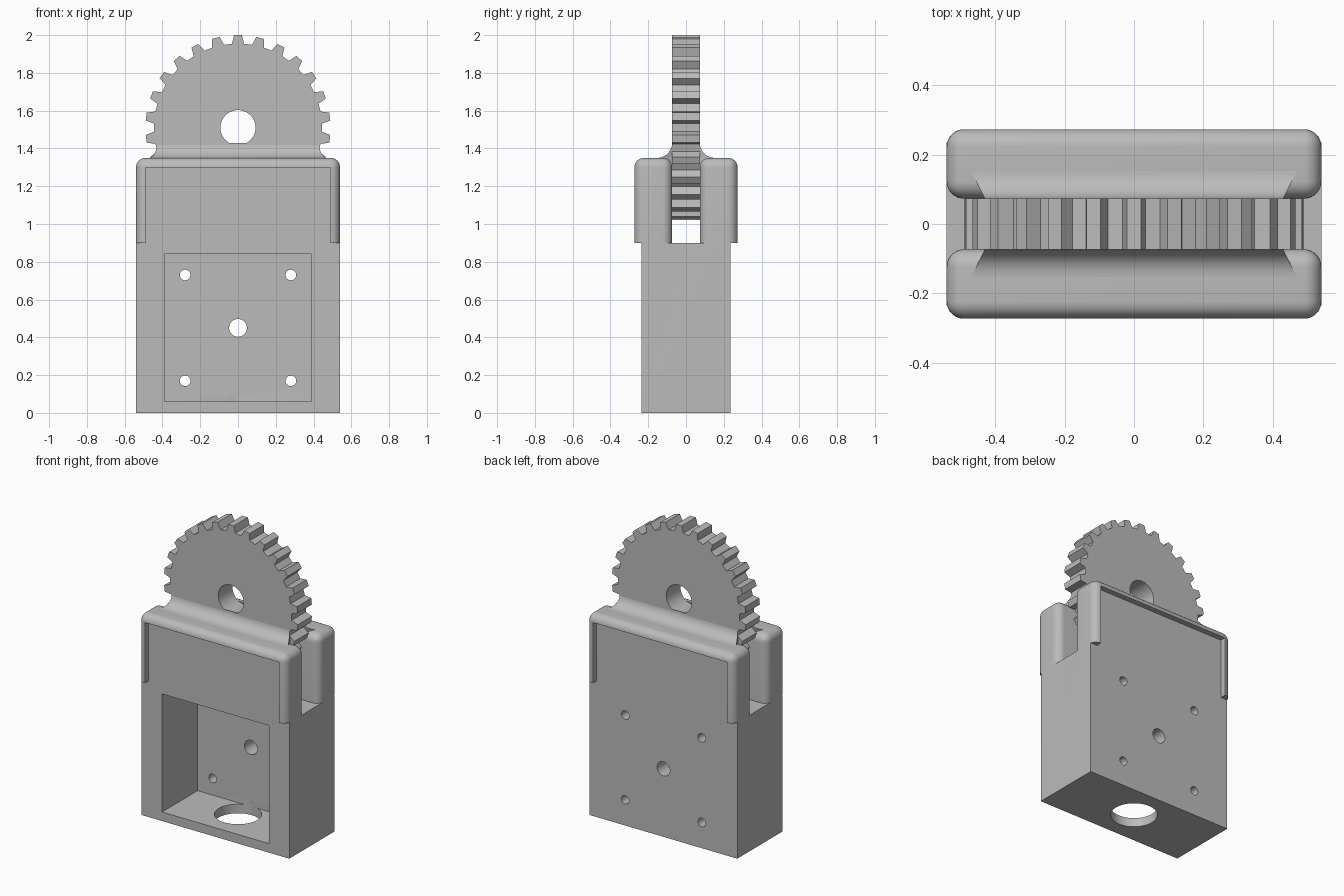
import bpy, bmesh
from math import sin, cos, radians, pi
from mathutils import Matrix

default = bpy.data.objects.get("Cube")
if default:
    bpy.data.objects.remove(default, do_unlink=True)

GREY = (0.5, 0.5, 0.5, 1)
grey = bpy.data.materials.new("plain grey")
grey.use_nodes = True
grey.diffuse_color = GREY
grey.node_tree.nodes["Principled BSDF"].inputs["Base Color"].default_value = GREY


def finish(bm, name):
    bmesh.ops.recalc_face_normals(bm, faces=bm.faces)
    mesh = bpy.data.meshes.new(name)
    bm.to_mesh(mesh)
    bm.free()
    mesh.materials.append(grey)
    ob = bpy.data.objects.new(name, mesh)
    bpy.context.collection.objects.link(ob)
    return ob


def box(name, x, y, z, bevel=0):
    """Box from ranges; bevels every edge except those around the bottom."""
    bm = bmesh.new()
    bmesh.ops.create_cube(bm, size=1)
    for v in bm.verts:
        v.co = [r[0] if c < 0 else r[1] for c, r in zip(v.co, (x, y, z))]
    if bevel:
        edges = [e for e in bm.edges if max(v.co.z for v in e.verts) > z[0] + 0.01]
        bmesh.ops.bevel(bm, geom=edges, offset=bevel, segments=8, profile=0.5,
                        affect='EDGES', clamp_overlap=True)
    return finish(bm, name)


def rod(x, y, z, radius, depth, upright=False):
    bm = bmesh.new()
    turn = Matrix() if upright else Matrix.Rotation(pi / 2, 4, 'X')
    bmesh.ops.create_cone(bm, cap_ends=True, segments=48, radius1=radius, radius2=radius,
                          depth=depth, matrix=Matrix.Translation((x, y, z)) @ turn)
    return finish(bm, "hole_cutter")


def prism(name, outline, place):
    """Sweep an outline between two placements of each point."""
    bm = bmesh.new()
    rings = [[bm.verts.new(place(p, s)) for p in outline] for s in (-1, 1)]
    for ring in rings:
        bm.faces.new(ring)
    for i in range(len(outline)):
        j = (i + 1) % len(outline)
        bm.faces.new((rings[0][i], rings[0][j], rings[1][j], rings[1][i]))
    return finish(bm, name)


def combine(ob, other, operation):
    mod = ob.modifiers.new("cut", 'BOOLEAN')
    mod.solver, mod.operation, mod.object = 'EXACT', operation, other
    bpy.context.view_layer.objects.active = ob
    bpy.ops.object.modifier_apply(modifier=mod.name)
    bpy.data.objects.remove(other, do_unlink=True)


def smooth(ob):
    bpy.ops.object.select_all(action='DESELECT')
    ob.select_set(True)
    bpy.context.view_layer.objects.active = ob
    bpy.ops.object.shade_smooth_by_angle(angle=radians(30))


W, D = 0.54, 0.235      # housing half width and half depth
FORK, TOP = 0.9, 1.35   # heights of slot floor and fork top
SLOT = 0.073
AXLE = 1.51

# Housing with open pocket
housing = box("housing", (-W, W), (-D, D), (0, FORK))
combine(housing, box("pocket", (-0.39, 0.39), (-0.5, 0.135), (0.06, 0.84)), 'DIFFERENCE')

# Two rounded fork prongs, each with a raised rim around a recessed outer face
for s in (-1, 1):
    prong = box("prong", (-W, W), sorted((s * SLOT, s * 0.273)), (FORK, TOP), 0.05)
    recess = box("recess", (-0.49, 0.49), sorted((s * D, s * 0.4)), (0.8, 1.30))
    combine(prong, recess, 'DIFFERENCE')
    combine(housing, prong, 'UNION')

# Screw holes, shaft hole and cable hole in the floor
for x in (-0.28, 0.28):
    for z in (0.17, 0.73):
        combine(housing, rod(x, 0.2, z, 0.028, 0.3), 'DIFFERENCE')
combine(housing, rod(0, 0.2, 0.45, 0.047, 0.3), 'DIFFERENCE')
combine(housing, rod(0, 0, 0, 0.142, 0.18, upright=True), 'DIFFERENCE')
smooth(housing)

# Gear wheel with tapered teeth and axle hole
TEETH, ROOT, TIP = 26, 0.445, 0.49
outline = []
for i in range(TEETH):
    mid = 90 + i * 360 / TEETH
    for r, offset in ((ROOT, -4.2), (TIP, -2.4), (TIP, 2.4), (ROOT, 4.2)):
        a = radians(mid + offset)
        outline.append((r * cos(a), AXLE + r * sin(a)))
gear = prism("gear_wheel", outline, lambda p, s: (p[0], s * 0.074, p[1]))
combine(gear, rod(0, 0, AXLE, 0.093, 0.5), 'DIFFERENCE')
smooth(gear)

# Concave fillets blending the gear into the fork tops
R = 0.08
arc = [(0.153 + R * cos(radians(a)), 1.43 + R * sin(radians(a))) for a in range(180, 271, 9)]
arc += [(0.153, 1.32), (0.073, 1.32)]
for s, side in ((-1, "front"), (1, "back")):
    fillet = prism(side + "_fillet", arc,
                   lambda p, e: (e * (0.43 + 0.5 * (p[0] - 0.073)), s * p[0], p[1]))
    smooth(fillet)
